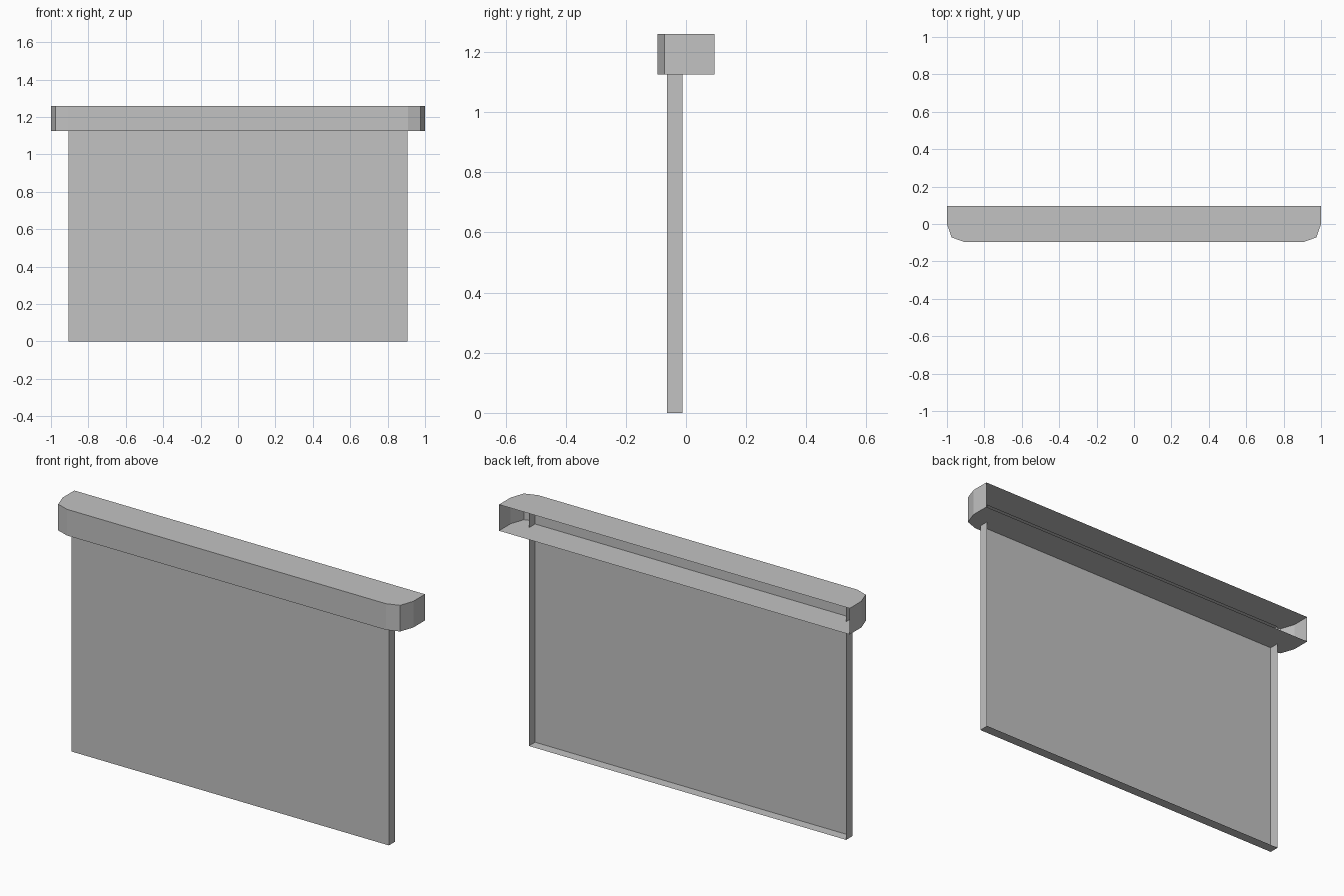
import bpy
import bmesh

cube = bpy.data.objects.get("Cube")
if cube:
    bpy.data.objects.remove(cube, do_unlink=True)

# Single plain grey
grey = bpy.data.materials.new("light_grey")
grey.use_nodes = True
colour = (0.54, 0.54, 0.54, 1)
grey.diffuse_color = colour
grey.node_tree.nodes["Principled BSDF"].inputs["Base Color"].default_value = colour


def open_back_shell(name, half_outline, bottom, top):
    """Extrude a mirrored plan outline upwards and leave its back open."""
    outline = half_outline + [(-x, y) for x, y in reversed(half_outline)]
    bm = bmesh.new()
    base = bm.faces.new([bm.verts.new((x, y, bottom)) for x, y in outline])
    result = bmesh.ops.extrude_face_region(bm, geom=[base], use_keep_orig=True)
    raised = [v for v in result["geom"] if isinstance(v, bmesh.types.BMVert)]
    bmesh.ops.translate(bm, verts=raised, vec=(0, 0, top - bottom))
    bmesh.ops.recalc_face_normals(bm, faces=bm.faces)
    back = [f for f in bm.faces if f.normal.y > 0.9]
    bmesh.ops.delete(bm, geom=back, context="FACES_ONLY")
    mesh = bpy.data.meshes.new(name)
    bm.to_mesh(mesh)
    bm.free()
    mesh.materials.append(grey)
    obj = bpy.data.objects.new(name, mesh)
    bpy.context.collection.objects.link(obj)
    return obj


# Header box with bevelled front corners
open_back_shell("header",
                [(1, 0.095), (1, 0), (0.975, -0.072), (0.91, -0.095)],
                1.125, 1.26)

# Thin hanging panel, tucked up into the header
open_back_shell("panel", [(0.905, -0.012), (0.905, -0.063)], 0, 1.22)
